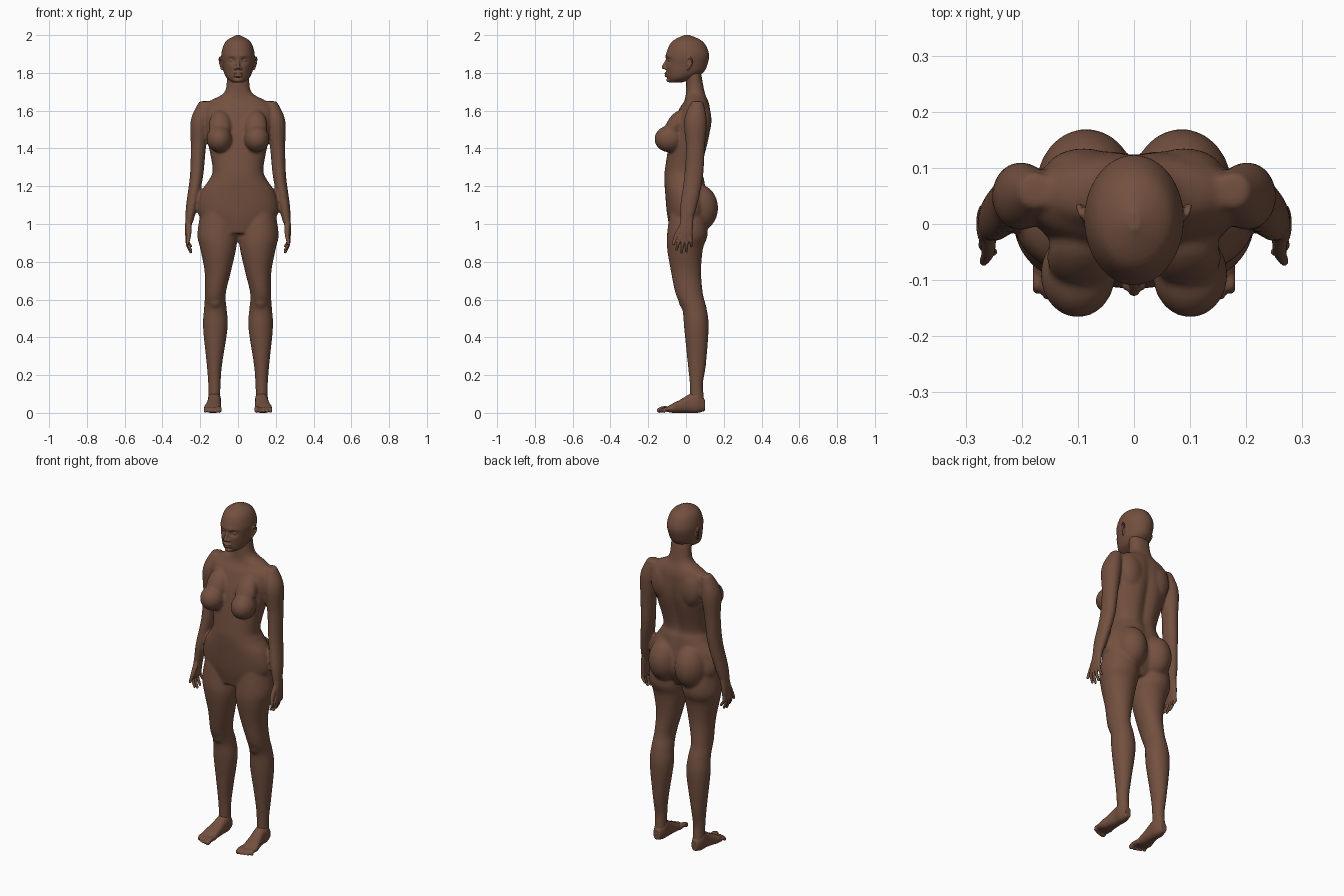
import bpy, bmesh, math
from mathutils import Vector, Matrix

cube = bpy.data.objects.get("Cube")
if cube:
    bpy.data.objects.remove(cube)

skin = bpy.data.materials.new("brown_skin")
skin.use_nodes = True
skin.diffuse_color = (.17, .08, .05, 1)
skin.node_tree.nodes["Principled BSDF"].inputs["Base Color"].default_value = skin.diffuse_color

SIDES = {"left": 1, "right": -1}


def spline(rows, steps=6):
    """Smooth in-between rows through the given ones."""
    points = [Vector(row) for row in rows]
    last = len(points) - 1
    result = []
    for i in range(last):
        start, end = points[i], points[i + 1]
        leave = (end - points[max(i - 1, 0)]) / 2
        arrive = (points[min(i + 2, last)] - start) / 2
        for k in range(steps):
            t = k / steps
            ease = t * t * (3 - 2 * t)
            result.append(start.lerp(end, ease) + leave * t * (1 - t) ** 2 - arrive * t * t * (1 - t))
    return result + [points[last]]


def skin_rings(bm, rings):
    """Closed surface over a row of rings."""
    rings = [[bm.verts.new(point) for point in ring] for ring in rings]
    for lower, upper in zip(rings, rings[1:]):
        for i in range(len(lower)):
            bm.faces.new((lower[i - 1], lower[i], upper[i], upper[i - 1]))
    bm.faces.new(rings[0])
    bm.faces.new(rings[-1])


def bulge(value, power):
    """Cosine or sine value squared off by a power."""
    return math.copysign(abs(value) ** (2 / power), value)


def stack(bm, rows, side=1, lying=False, power=2, shape=None, count=40):
    """Rounded sections; row = position, centre x, half width, low edge, high edge."""
    rings = []
    for position, centre, half, low, high in spline(rows):
        ring = []
        for i in range(count):
            angle = math.tau * i / count
            across, along = bulge(math.cos(angle), power), bulge(math.sin(angle), power)
            x = side * (centre + half * across)
            other = (low + high) / 2 + (high - low) / 2 * along
            point = Vector((x, position, other) if lying else (x, other, position))
            if shape:
                point.y += shape(abs(x), position, along)
            ring.append(point)
        rings.append(ring)
    skin_rings(bm, rings)


def ball(bm, at, size, side=1, tilt=0):
    place = Matrix.Translation((at[0] * side, at[1], at[2]))
    form = place @ Matrix.Rotation(tilt, 4, "X") @ Matrix.Diagonal((*size, 1))
    bmesh.ops.create_uvsphere(bm, u_segments=24, v_segments=16, radius=1, matrix=form)


def tube(bm, rows, side=1, count=12):
    """Round-ended tube; row = x, y, z, radius."""
    points = spline(rows)
    rings = []
    for before, point, after in zip(points[:1] + points, points, points[1:] + points[-1:]):
        turn = (after - before).xyz.to_track_quat("Z", "Y")
        ring = []
        for i in range(count):
            angle = math.tau * i / count
            spot = point.xyz + turn @ Vector((math.cos(angle), math.sin(angle), 0)) * point.w
            ring.append((spot.x * side, spot.y, spot.z))
        rings.append(ring)
    skin_rings(bm, rings)
    for end in (points[0], points[-1]):
        ball(bm, end.xyz, [end.w] * 3, side)


def finish(bm, name, voxel, smooth):
    """Fuse the overlapping volumes into one smooth surface."""
    bmesh.ops.recalc_face_normals(bm, faces=bm.faces)
    mesh = bpy.data.meshes.new(name)
    bm.to_mesh(mesh)
    bm.free()
    mesh.materials.append(skin)
    part = bpy.data.objects.new(name, mesh)
    bpy.context.collection.objects.link(part)
    fuse = part.modifiers.new("fuse", "REMESH")
    fuse.mode = "VOXEL"
    fuse.voxel_size = voxel
    fuse.use_smooth_shade = True
    soften = part.modifiers.new("soften", "SMOOTH")
    soften.factor = .5
    soften.iterations = smooth


def bell(distance, width):
    return math.exp(-(distance / width) ** 2)


def spine_groove(x, z, along):
    return -.02 * max(along, 0) * bell(x, .03) * bell(z - 1.4, .2)


def face_relief(x, z, along):
    """Eye sockets, brow, cheekbones and the fold under the lips."""
    socket = .014 * bell(x - .034, .02) * bell(z - 1.866, .014)
    brow = .004 * bell(x - .03, .03) * bell(z - 1.89, .01)
    cheek = .004 * bell(x - .045, .02) * bell(z - 1.835, .02)
    fold = .006 * bell(x, .03) * bell(z - 1.772, .006)
    return max(-along, 0) * (socket - brow - cheek + fold)


# Torso and neck
body = bmesh.new()
stack(body, [(1.8, 0, .06, 0, .08), (1.7, 0, .07, 0, .1), (1.65, 0, .15, -.01, .12),
             (1.6, 0, .19, -.04, .13), (1.48, 0, .17, -.08, .13), (1.3, 0, .135, -.11, .09),
             (1.24, 0, .15, -.115, .1), (1.16, 0, .2, -.11, .11), (1.05, 0, .21, -.1, .12),
             (.95, 0, .12, -.08, .07)], power=2.2, shape=spine_groove)

for side in SIDES.values():
    # Chest, shoulder blades, buttocks and knees
    ball(body, at=(.1, -.09, 1.45), size=(.067, .077, .07), side=side)
    ball(body, at=(.095, -.06, 1.52), size=(.06, .045, .09), side=side, tilt=-.5)
    ball(body, at=(.09, .09, 1.55), size=(.07, .045, .1), side=side)
    ball(body, at=(.085, .065, 1.085), size=(.09, .105, .125), side=side)
    ball(body, at=(.12, -.01, .6), size=(.035, .03, .05), side=side)
    # Legs
    stack(body, [(1.1, .11, .08, -.08, .1), (.95, .11, .105, -.1, .115), (.87, .105, .095, -.1, .09),
                 (.75, .107, .07, -.08, .08), (.63, .12, .055, -.055, .09), (.55, .12, .06, -.02, .11),
                 (.45, .12, .065, -.01, .12), (.25, .125, .04, .01, .105), (.15, .125, .033, .02, .09),
                 (.04, .125, .03, .02, .1)], side)
    # Arms
    stack(body, [(1.65, .175, .03, .03, .09), (1.55, .2, .05, -.01, .11), (1.4, .21, .04, 0, .1),
                 (1.25, .22, .035, -.01, .09), (1.1, .245, .03, -.03, .06), (1, .26, .02, -.03, .03)], side)
finish(body, "body", voxel=.007, smooth=9)

for label, side in SIDES.items():
    # Feet, with toes set on a curve from big to small
    foot = bmesh.new()
    stack(foot, [(.1, .125, .02, .01, .07), (.06, .125, .035, 0, .11), (.02, .125, .035, 0, .1),
                 (-.03, .13, .04, 0, .07), (-.07, .135, .045, 0, .05), (-.12, .135, .04, .01, .02)],
          side, lying=True, power=2.4)
    for i in range(5):
        x, tip = .1 + .018 * i, -.14 + .0015 * i * i
        radius = .009 if i else .014
        tube(foot, [(x, -.08, .02, radius), (x, tip / 2 - .05, .022, radius), (x, tip, radius, radius)], side)
    finish(foot, label + "_foot", voxel=.004, smooth=3)

    # Hands, with fanned fingers and a thumb in front
    hand = bmesh.new()
    stack(hand, [(1.05, .255, .02, -.025, .04), (.97, .265, .016, -.035, .036), (.91, .266, .01, -.037, .032)],
          side, power=2.4)
    for i in range(4):
        root, tip = -.03 + .018 * i, -.05 + .026 * i
        low = .85 + .01 * (i - 1.2) ** 2
        tube(hand, [(.266, root, .94, .009), (.268, (root + tip) / 2, low / 2 + .47, .009),
                    (.25, tip, low, .007)], side)
    tube(hand, [(.26, -.02, .99, .015), (.26, -.05, .94, .012), (.268, -.067, .895, .008)], side)
    finish(hand, label + "_hand", voxel=.0035, smooth=3)

# Skull and jaw
head = bmesh.new()
stack(head, [(2, 0, .01, -.01, .02), (1.965, 0, .066, -.075, .09), (1.9, 0, .088, -.105, .122),
             (1.84, 0, .082, -.105, .112), (1.8, 0, .074, -.104, .09), (1.77, 0, .058, -.1, .04),
             (1.75, 0, .03, -.09, -.02)], shape=face_relief, count=96)
# Nose, lips and chin
tube(head, [(0, -.098, 1.87, .008), (0, -.109, 1.85, .009), (0, -.118, 1.83, .011)])
ball(head, at=(0, -.102, 1.798), size=(.026, .013, .006))
ball(head, at=(0, -.1, 1.784), size=(.023, .014, .007))
ball(head, at=(0, -.09, 1.762), size=(.022, .014, .012))
for side in SIDES.values():
    # Nostrils, eyes and ears
    ball(head, at=(.013, -.108, 1.825), size=(.009, .011, .008), side=side)
    ball(head, at=(.034, -.08, 1.866), size=(.015, .014, .009), side=side)
    ball(head, at=(.086, .017, 1.85), size=(.006, .015, .025), side=side)
    tube(head, [(.085, .004, 1.858, .004), (.095, .018, 1.883, .005), (.098, .033, 1.86, .005),
                (.085, .01, 1.82, .006)], side)
finish(head, "head", voxel=.0035, smooth=3)
